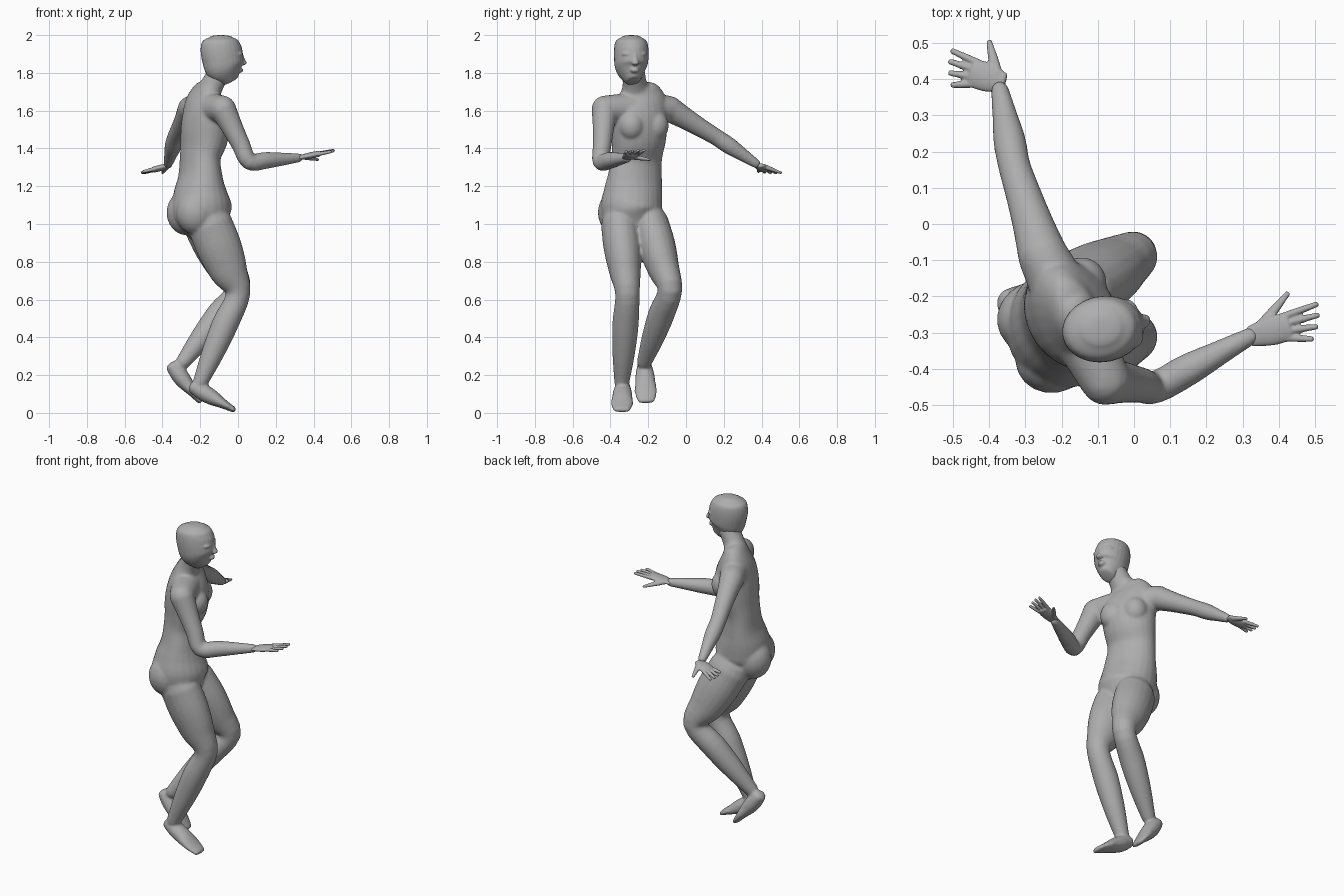
import bpy, bmesh, math
from mathutils import Vector, Matrix

cube = bpy.data.objects.get("Cube")
if cube:
    bpy.data.objects.remove(cube, do_unlink=True)

# One plain grey for the whole figure
GREY = (.42, .42, .42, 1)
clay = bpy.data.materials.new("clay grey")
clay.use_nodes = True
clay.diffuse_color = GREY
clay.node_tree.nodes["Principled BSDF"].inputs["Base Color"].default_value = GREY

pieces = []
SIDES = (("left", 1), ("right", -1))
ACROSS = Vector((0, 1, 0))
UP = Vector((0, 0, 1))


def finish(name, bm):
    bmesh.ops.recalc_face_normals(bm, faces=bm.faces)
    mesh = bpy.data.meshes.new(name)
    bm.to_mesh(mesh)
    bm.free()
    mesh.materials.append(clay)
    obj = bpy.data.objects.new(name, mesh)
    bpy.context.collection.objects.link(obj)
    pieces.append(obj)


def fuse(name, voxel, rounds):
    """Join the pieces made so far and blend them into one smooth skin."""
    bpy.ops.object.select_all(action="DESELECT")
    for obj in pieces:
        obj.select_set(True)
    skin = pieces[0]
    bpy.context.view_layer.objects.active = skin
    bpy.ops.object.join()
    pieces.clear()
    skin.name = name
    remesh = skin.modifiers.new("blend", "REMESH")
    remesh.mode = "VOXEL"
    remesh.voxel_size = voxel
    remesh.use_smooth_shade = True
    soften = skin.modifiers.new("soften", "SMOOTH")
    soften.factor = .5
    soften.iterations = rounds


def smooth_path(rows, steps):
    """Catmull-Rom through rows of (x, y, z, half width, half depth)."""
    rows = [Vector(row) for row in rows]
    rows = [rows[0] * 2 - rows[1]] + rows + [rows[-1] * 2 - rows[-2]]
    path = []
    for before, start, end, after in zip(rows, rows[1:], rows[2:], rows[3:]):
        for k in range(steps):
            t = k / steps
            path.append(start + ((end - before) * t
                                 + (before * 2 - start * 5 + end * 4 - after) * t ** 2
                                 + (start * 3 - before - end * 3 + after) * t ** 3) / 2)
    return path + [rows[-2]]


def loft(name, rows, side, segments=20, steps=4, dome=.5):
    """Skin elliptical rings along a path, with rounded ends; side sets the width direction."""
    path = smooth_path(rows, steps)
    rings = []
    for i, row in enumerate(path):
        ahead = path[min(i + 1, len(path) - 1)].to_3d()
        along = (ahead - path[max(i - 1, 0)].to_3d()).normalized()
        wide = (side - along * side.dot(along)).normalized()
        rings.append((row.to_3d(), along, wide * row[3], along.cross(wide) * row[4]))

    def rounded(ring, sign):
        centre, along, wide, deep = ring
        reach = along * min(wide.length, deep.length) * dome * sign
        angles = [math.radians(degrees) for degrees in (30, 60, 80)]
        return [(centre + reach * math.sin(a), along, wide * math.cos(a), deep * math.cos(a))
                for a in angles]

    rings = rounded(rings[0], -1)[::-1] + rings + rounded(rings[-1], 1)
    turns = [math.tau * k / segments for k in range(segments)]
    bm = bmesh.new()
    loops = [[bm.verts.new(centre + wide * math.cos(a) + deep * math.sin(a)) for a in turns]
             for centre, along, wide, deep in rings]
    for low, high in zip(loops, loops[1:]):
        for k in range(segments):
            bm.faces.new((low[k - 1], low[k], high[k], high[k - 1]))
    bm.faces.new(loops[0])
    bm.faces.new(loops[-1])
    finish(name, bm)


def ellipsoid(name, centre, size, yaw):
    bm = bmesh.new()
    bmesh.ops.create_uvsphere(bm, u_segments=20, v_segments=12, radius=1)
    turn = Matrix.Rotation(math.radians(yaw), 4, "Z")
    bm.transform(Matrix.Translation(centre) @ turn @ Matrix.Diagonal((*size, 1)))
    finish(name, bm)


def turned(yaw):
    """Forward and left directions of a body part turned about the vertical."""
    a = math.radians(yaw)
    return Vector((math.cos(a), math.sin(a), 0)), Vector((-math.sin(a), math.cos(a), 0))


def bone(start, end, radii, flatness=1, whole=True):
    """Evenly spaced rings between two joints."""
    count = len(radii) - 1 if whole else len(radii)
    points = [Vector(start).lerp(Vector(end), i / count) for i in range(len(radii))]
    return [(*point, r, r * flatness) for point, r in zip(points, radii)]


def limb(name, root, middle, end, upper, lower, side, flatness=1):
    """Two bones meeting at a knee or an elbow."""
    loft(name, bone(root, middle, upper, flatness, False) + bone(middle, end, lower), side, dome=1)


# Torso and neck
TORSO_YAW = 25
forward, left = turned(TORSO_YAW)
loft("torso", [
    (-.17, -.27, .96, .1, .1), (-.19, -.29, 1.06, .16, .16), (-.2, -.28, 1.16, .16, .14),
    (-.2, -.27, 1.25, .15, .11), (-.2, -.26, 1.35, .14, .1), (-.18, -.25, 1.45, .15, .12),
    (-.17, -.25, 1.55, .16, .12), (-.17, -.25, 1.63, .16, .1),
    (-.16, -.26, 1.69, .13, .07), (-.14, -.27, 1.73, .07, .06), (-.09, -.28, 1.82, .06, .06)],
    left, segments=24)
chest, pelvis = Vector((-.17, -.25, 1.52)), Vector((-.2, -.29, 1.06))
for label, sign in SIDES:
    ellipsoid(label + "_breast", chest + forward * .06 + left * sign * .07,
              (.07, .07, .08), TORSO_YAW)
    ellipsoid(label + "_buttock", pelvis - forward * .05 + left * sign * .06,
              (.11, .1, .12), TORSO_YAW)

# Arms, joined across the shoulders
UPPER_ARM, FOREARM = (.07, .058, .05), (.045, .045, .035, .025)
left_shoulder, right_shoulder = (-.25, -.09, 1.61), (-.08, -.43, 1.61)
left_wrist, right_wrist = (-.37, .37, 1.32), (.32, -.31, 1.35)
loft("shoulders", bone(left_shoulder, right_shoulder, (.07, .08, .09, .08, .07)), UP, dome=1)
limb("left_arm", left_shoulder, (-.33, .16, 1.46), left_wrist,
     UPPER_ARM, FOREARM, Vector((1, 0, 0)))
limb("right_arm", right_shoulder, (.06, -.45, 1.33), right_wrist, UPPER_ARM, FOREARM, ACROSS)

# Legs
THIGH, SHIN = (.1, .1, .085), (.065, .07, .06, .04)
limb("left_leg", (-.17, -.19, 1), (0, -.085, .65), (-.29, -.22, .27), THIGH, SHIN, ACROSS, 1.2)
limb("right_leg", (-.15, -.35, 1), (0, -.31, .63), (-.2, -.34, .16), THIGH, SHIN, ACROSS, 1.2)

# Feet, from heel to toes
for label, heel, toe in (("left", (-.35, -.22, .25), (-.2, -.21, .06)),
                         ("right", (-.24, -.335, .14), (-.02, -.34, .015))):
    widths, heights = (.04, .05, .055, .06, .045), (.035, .045, .04, .025, .015)
    rows = bone(heel, toe, widths)
    loft(label + "_foot", [(*row[:4], h) for row, h in zip(rows, heights)], ACROSS)
fuse("body", .008, 8)

# Head and face
HEAD_YAW = 12
forward, left = turned(HEAD_YAW)
loft("head", [
    (-.04, -.28, 1.76, .04, .05), (-.07, -.29, 1.82, .08, .1), (-.08, -.29, 1.87, .09, .11),
    (-.09, -.29, 1.93, .09, .11), (-.09, -.29, 1.97, .08, .095), (-.09, -.29, 1.99, .05, .06)],
    left, segments=24, dome=.2)
face = Vector((-.08, -.29, 1.85)) + forward * .1
loft("nose", bone(face + UP * .05, face + forward * .01, (.01, .012, .02)), ACROSS, segments=12)
ellipsoid("lips", face - UP * .035 - forward * .01, (.02, .025, .015), HEAD_YAW)
for label, sign in SIDES:
    ellipsoid(label + "_brow", face + UP * .05 + left * sign * .04 - forward * .02,
              (.02, .03, .01), HEAD_YAW + sign * 20)
fuse("head", .006, 3)


# Hands: a flat palm, four fanned fingers and a thumb
def hand(label, sign, wrist, middle_tip, thumb_tip):
    wrist, thumb_tip = Vector(wrist), Vector(thumb_tip)
    reach = Vector(middle_tip) - wrist
    out = UP.cross(reach).normalized() * sign
    loft(label + "_palm", bone(wrist, wrist + reach * .55, (.028, .04, .04), .4), out)
    for i, finger in enumerate(("index", "middle", "ring", "little")):
        base = wrist + reach * .5 + out * (.03 - i * .02)
        tip = wrist + reach * (1 - i * i / 50) + out * (.04 - i * .03)
        loft(f"{label}_{finger}_finger", bone(base, tip, (.011, .01, .008)), out, segments=10)
    base = wrist + reach * .15 + out * .015
    loft(label + "_thumb", bone(base, thumb_tip, (.018, .014, .008), .8), reach, segments=10)
    fuse(label + "_hand", .004, 2)


hand("left", -1, (-.36, .39, 1.31), (-.515, .44, 1.27), (-.4, .505, 1.27))
hand("right", 1, right_wrist, (.515, -.26, 1.39), (.425, -.19, 1.34))
